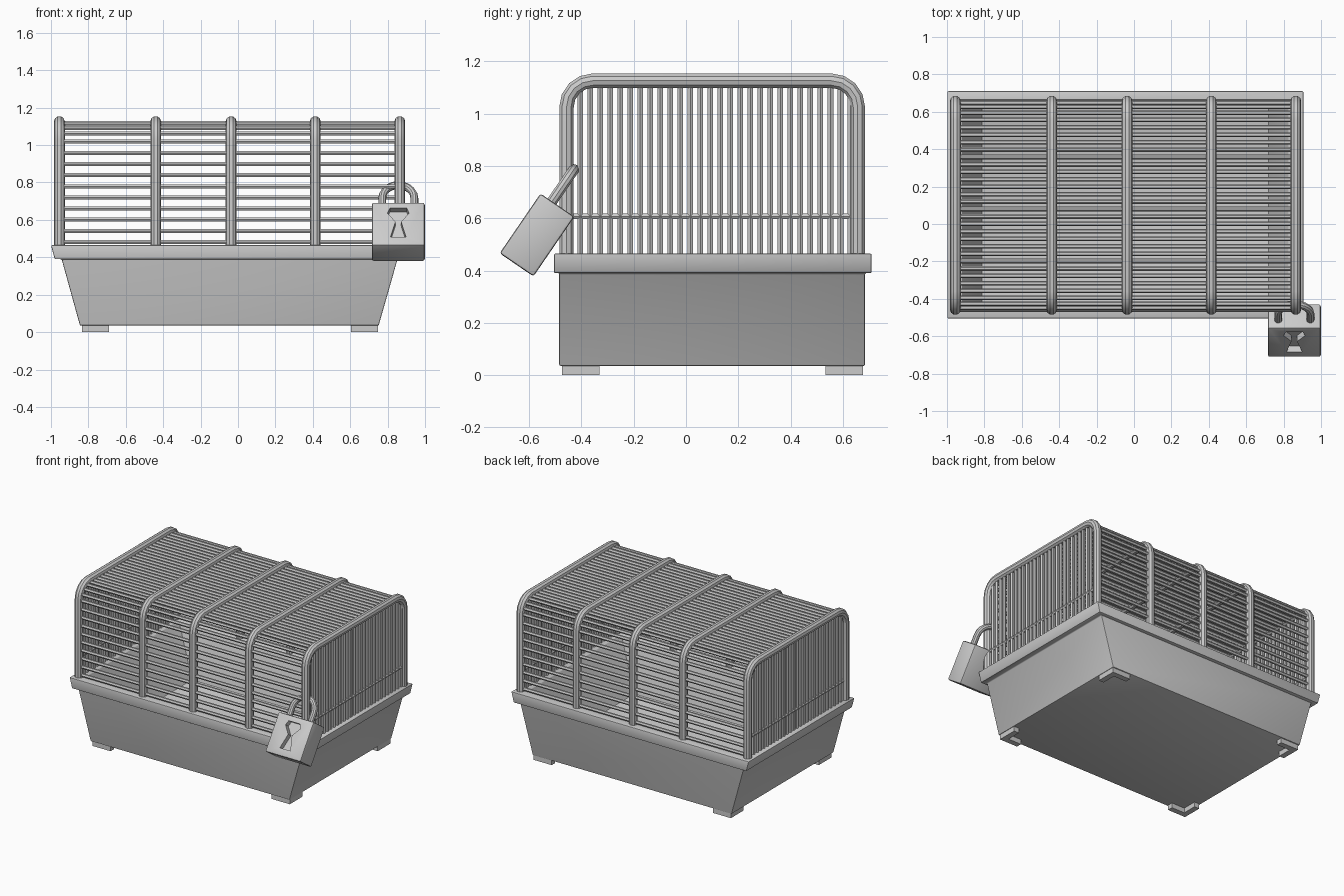
import bpy, bmesh
from math import sin, cos, pi, radians
from mathutils import Matrix

if "Cube" in bpy.data.objects:
    bpy.data.objects.remove(bpy.data.objects["Cube"])

HOOP_X = [-0.955, -0.44, -0.037, 0.413, 0.865]
Y0, Y1, TOP, R = -0.457, 0.657, 1.126, 0.10


def finish(ob, angle=35):
    bpy.ops.object.select_all(action='DESELECT')
    ob.select_set(True)
    bpy.context.view_layer.objects.active = ob
    bpy.ops.object.convert(target='MESH')
    ob = bpy.context.view_layer.objects.active
    bpy.ops.object.shade_smooth_by_angle(angle=radians(angle))
    return ob


def tubes(name, paths, radius, res=2):
    cu = bpy.data.curves.new(name, 'CURVE')
    cu.dimensions = '3D'
    cu.bevel_depth = radius
    cu.bevel_resolution = res
    cu.use_fill_caps = True
    for path in paths:
        sp = cu.splines.new('POLY')
        sp.points.add(len(path) - 1)
        for p, co in zip(sp.points, path):
            p.co = (*co, 1)
    ob = bpy.data.objects.new(name, cu)
    bpy.context.collection.objects.link(ob)
    return finish(ob)


def mesh_object(name, bm):
    bmesh.ops.recalc_face_normals(bm, faces=bm.faces)
    me = bpy.data.meshes.new(name)
    bm.to_mesh(me)
    bm.free()
    ob = bpy.data.objects.new(name, me)
    bpy.context.collection.objects.link(ob)
    return ob


def prism(name, outline, offset):
    """Extrude a closed outline of 3D points along offset."""
    bm = bmesh.new()
    f = bm.faces.new([bm.verts.new(p) for p in outline])
    new = bmesh.ops.extrude_face_region(bm, geom=[f])['geom']
    bmesh.ops.translate(bm, vec=offset, verts=[v for v in new if isinstance(v, bmesh.types.BMVert)])
    return mesh_object(name, bm)


# Tray: stacked rectangles from the underside, over the rim, down to the inner floor
rings = [(-0.845, 0.752, -0.485, 0.685, 0.035),
         (-0.943, 0.853, -0.485, 0.685, 0.39),
         (-0.98, 0.888, -0.505, 0.71, 0.39),
         (-1.0, 0.907, -0.505, 0.71, 0.465),
         (-0.92, 0.825, -0.435, 0.635, 0.465),
         (-0.815, 0.72, -0.435, 0.635, 0.06)]
bm = bmesh.new()
loops = [[bm.verts.new(p) for p in ((a, c, z), (b, c, z), (b, d, z), (a, d, z))]
         for a, b, c, d, z in rings]
for lo, hi in zip(loops, loops[1:]):
    for i in range(4):
        j = (i + 1) % 4
        bm.faces.new((lo[i], lo[j], hi[j], hi[i]))
bm.faces.new(loops[0])
bm.faces.new(loops[-1])
tray = mesh_object("tray", bm)
bev = tray.modifiers.new("bevel", 'BEVEL')
bev.width, bev.segments = 0.006, 2
finish(tray)

# L-shaped corner feet
L, T = 0.145, 0.04
for name, x, y, sx, sy in (("foot_front_left", -0.835, -0.475, 1, 1),
                           ("foot_front_right", 0.748, -0.475, -1, 1),
                           ("foot_back_left", -0.835, 0.678, 1, -1),
                           ("foot_back_right", 0.748, 0.678, -1, -1)):
    shape = [(0, 0), (L, 0), (L, T), (T, T), (T, L), (0, L)]
    prism(name, [(x + sx * u, y + sy * v, 0) for u, v in shape], (0, 0, 0.04))

# Thick hoops
arc = [(R * (1 - cos(t)), R * (sin(t) - 1)) for t in [k * pi / 8 for k in range(5)]]
profile = ([(Y0, 0.44)] + [(Y0 + a, TOP + b) for a, b in arc]
           + [(Y1 - a, TOP + b) for a, b in reversed(arc)] + [(Y1, 0.44)])
tubes("hoops", [[(x, y, z) for y, z in profile] for x in HOOP_X], 0.029, 3)

# Long wires: front and back walls, rounded corners and roof
spots = []
for y, s in ((Y0, 1), (Y1, -1)):
    spots += [(y, 0.482 + 0.0595 * i) for i in range(9)]
    for deg in (0, 24, 46, 68):
        t = radians(deg)
        spots.append((y + s * R * (1 - cos(t)), TOP - 0.006 + R * (sin(t) - 1)))
n = 24
spots += [(Y0 + R + (Y1 - Y0 - 2 * R) * i / (n - 1), TOP - 0.008) for i in range(n)]
tubes("long_wires", [[(HOOP_X[0], y, z), (HOOP_X[-1], y, z)] for y, z in spots], 0.0125, 1)

# End walls: upright wires with one cross wire
for name, x in (("left_end_wires", HOOP_X[0]), ("right_end_wires", HOOP_X[-1])):
    paths = [[(x, -0.405 + 0.0383 * i, 0.44), (x, -0.405 + 0.0383 * i, 1.11)] for i in range(28)]
    paths.append([(x, Y0, 0.607), (x, Y1, 0.607)])
    tubes(name, paths, 0.0125, 1)

# Padlock body with a recessed keyhole
place = Matrix.Translation((0.857, -0.57, 0.536)) @ Matrix.Rotation(radians(-34.4), 4, 'X')
bm = bmesh.new()
bmesh.ops.create_cube(bm, size=1)
bmesh.ops.scale(bm, vec=(0.283, 0.157, 0.277), verts=bm.verts)
bmesh.ops.bevel(bm, geom=bm.edges[:], offset=0.01, segments=2, profile=0.5, affect='EDGES')
lock = mesh_object("padlock_body", bm)
half = [(0.045, 0.10), (0.058, 0.068), (0.015, 0.012), (0.042, -0.088)]
keyhole = half + [(-x, z) for x, z in reversed(half)]
cutter = prism("keyhole_cutter", [(x, -0.12, z) for x, z in keyhole], (0, 0.08, 0))
cutter.hide_render = True
cut = lock.modifiers.new("keyhole", 'BOOLEAN')
cut.operation, cut.object, cut.solver = 'DIFFERENCE', cutter, 'EXACT'
lock = finish(lock)
bpy.data.objects.remove(cutter)
lock.matrix_world = place

# Padlock shackle
r, yo, zc = 0.086, -0.025, 0.2
bow = [(r * cos(k * pi / 10), yo, zc + r * sin(k * pi / 10)) for k in range(11)]
shackle = tubes("padlock_shackle", [[(r, yo, 0.12)] + bow + [(-r, yo, 0.12)]], 0.021, 3)
shackle.matrix_world = place
